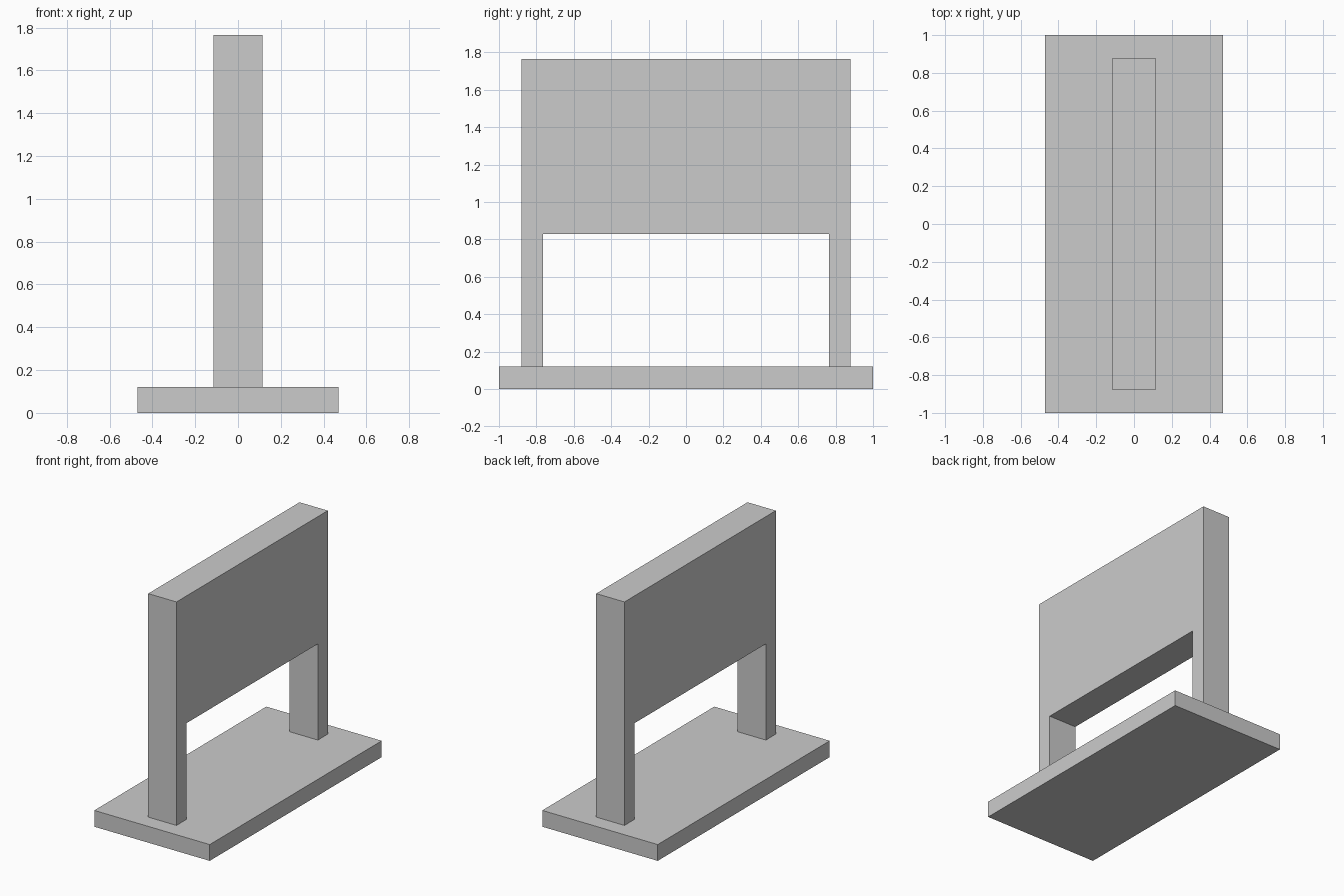
import bpy, bmesh

if "Cube" in bpy.data.objects:
    bpy.data.objects.remove(bpy.data.objects["Cube"])

BASE_H = 0.12


def extrude_profile(name, profile, half_x):
    """Extrude a closed (y, z) outline symmetrically along x."""
    bm = bmesh.new()
    face = bm.faces.new([bm.verts.new((-half_x, y, z)) for y, z in profile])
    ext = bmesh.ops.extrude_face_region(bm, geom=[face])
    verts = [v for v in ext["geom"] if isinstance(v, bmesh.types.BMVert)]
    bmesh.ops.translate(bm, verts=verts, vec=(2 * half_x, 0, 0))
    bmesh.ops.recalc_face_normals(bm, faces=bm.faces)
    mesh = bpy.data.meshes.new(name)
    bm.to_mesh(mesh)
    bm.free()
    obj = bpy.data.objects.new(name, mesh)
    bpy.context.collection.objects.link(obj)
    return obj


# Base slab
extrude_profile("base", [(-1, 0), (1, 0), (1, BASE_H), (-1, BASE_H)], 0.47)

# Upright panel with two legs: half outline mirrored across y = 0
half = [(0.765, 0.828), (0.765, BASE_H), (0.88, BASE_H), (0.88, 1.765)]
outline = half + [(-y, z) for y, z in reversed(half)]
extrude_profile("panel_with_legs", outline, 0.115)
